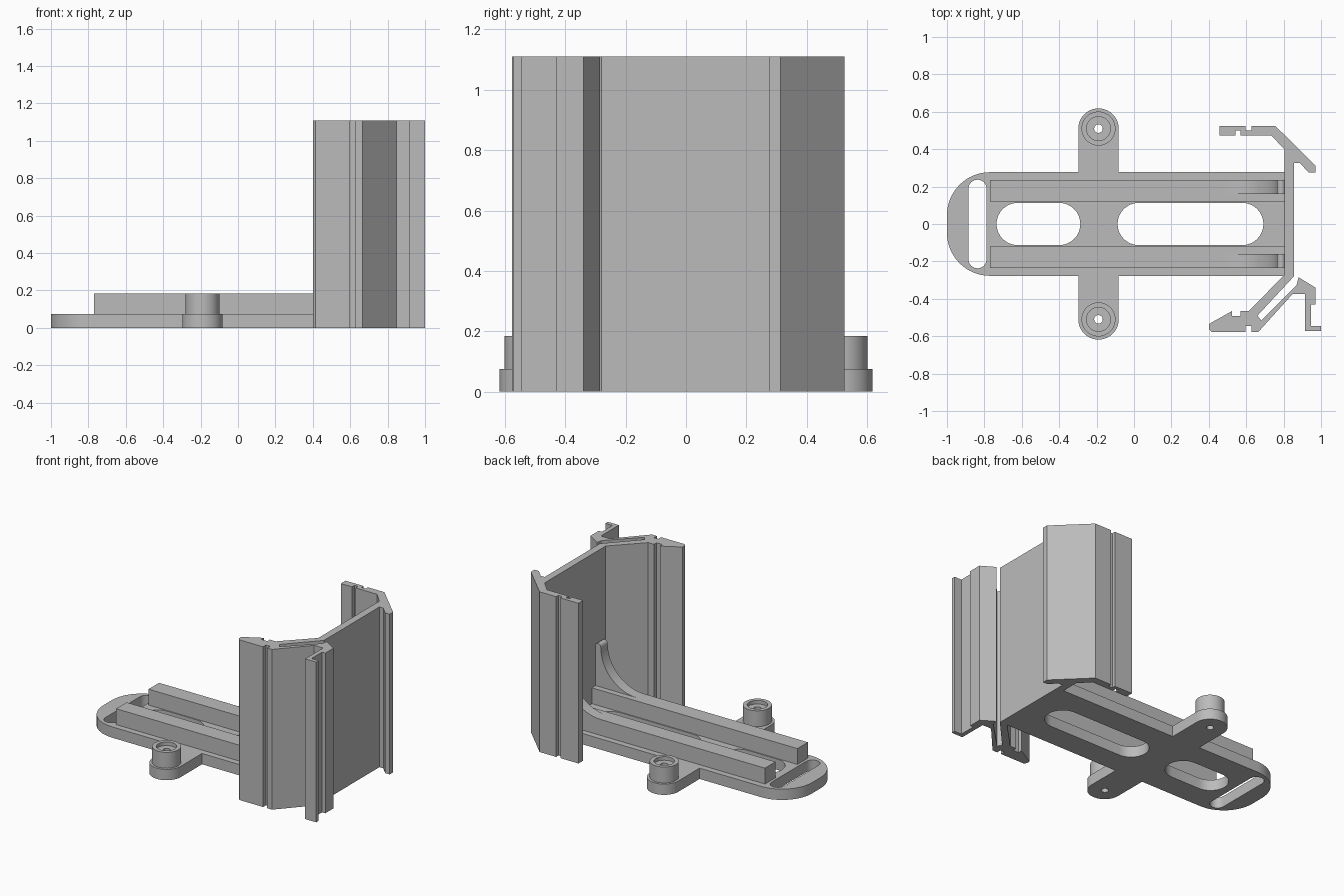
import bpy, bmesh, math
from math import cos, sin, pi
from mathutils import Matrix

if "Cube" in bpy.data.objects:
    bpy.data.objects.remove(bpy.data.objects["Cube"], do_unlink=True)

grey = bpy.data.materials.new("plain grey")
grey.use_nodes = True
grey.diffuse_color = (0.5, 0.5, 0.5, 1)
grey.node_tree.nodes["Principled BSDF"].inputs["Base Color"].default_value = (0.5, 0.5, 0.5, 1)


def finish(name, bm):
    bmesh.ops.recalc_face_normals(bm, faces=bm.faces)
    mesh = bpy.data.meshes.new(name)
    bm.to_mesh(mesh)
    bm.free()
    mesh.materials.append(grey)
    obj = bpy.data.objects.new(name, mesh)
    bpy.context.collection.objects.link(obj)
    bpy.ops.object.select_all(action="DESELECT")
    obj.select_set(True)
    bpy.context.view_layer.objects.active = obj
    bpy.ops.object.shade_smooth_by_angle(angle=math.radians(30))
    return obj


def prism(name, loops, low, high, matrix=None):
    """Extrude an outline, with optional hole loops, from low to high."""
    bm = bmesh.new()
    for loop in loops:
        verts = [bm.verts.new((x, y, low)) for x, y in loop]
        for a, b in zip(verts, verts[1:] + verts[:1]):
            bm.edges.new((a, b))
    bmesh.ops.triangle_fill(bm, edges=bm.edges[:], use_beauty=True, normal=(0, 0, 1))
    bmesh.ops.dissolve_limit(bm, angle_limit=0.01, verts=[], edges=bm.edges[:])
    top = bmesh.ops.extrude_face_region(bm, geom=bm.faces[:], use_keep_orig=True)["geom"]
    moved = [v for v in top if isinstance(v, bmesh.types.BMVert)]
    bmesh.ops.translate(bm, verts=moved, vec=(0, 0, high - low))
    if matrix:
        bm.transform(matrix)
    return finish(name, bm)


def arc(cx, cy, r, start, end, steps=16):
    angles = [math.radians(start + (end - start) * i / steps) for i in range(steps + 1)]
    return [(cx + r * cos(a), cy + r * sin(a)) for a in angles]


def slot(x0, x1, half):
    """Stadium-shaped loop, rounded on its short ends."""
    r = min(half, (x1 - x0) / 2)
    if half > r:
        mid = (x0 + x1) / 2
        return arc(mid, half - r, r, 0, 180) + arc(mid, r - half, r, 180, 360)
    return arc(x1 - r, 0, r, -90, 90) + arc(x0 + r, 0, r, 90, 270)


# Base plate with rounded end, side arms, slots and screw holes
BASE, TOP, HALF = 0.075, 0.185, 0.277
ARM_X, ARM_Y, ARM_R, HOLE = -0.19, 0.51, 0.108, 0.023
upper = [(0.81, HALF), (ARM_X + ARM_R, HALF)]
upper += arc(ARM_X, ARM_Y, ARM_R, 0, 180, 32)
upper += [(ARM_X - ARM_R, HALF)] + arc(-0.77, 0.047, 0.23, 90, 180)
outline = upper + [(x, -y) for x, y in reversed(upper)]
holes = [slot(-0.885, -0.788, 0.237), slot(-0.735, -0.287, 0.113), slot(-0.088, 0.692, 0.113)]
holes += [arc(ARM_X, s * ARM_Y, HOLE, 0, 345, 23) for s in (1, -1)]
prism("base_plate", [outline] + holes, 0, BASE)

# Rails, their curved braces and the screw bosses, one of each per side
upright = Matrix.Rotation(pi / 2, 4, "X")
brace = arc(0.49, 0.46, 0.275, -90, 0, 20) + arc(0.787, 0.46, 0.022, 170, 40, 6) + [(0.81, 0.46), (0.81, TOP)]
boss = [(HOLE, BASE), (0.091, BASE), (0.091, TOP), (0.064, TOP), (0.064, 0.16), (HOLE, 0.16)]
for side, s in (("left", 1), ("right", -1)):
    y0, y1 = sorted((s * 0.12, s * 0.235))
    prism(side + "_rail", [[(-0.77, y0), (0.81, y0), (0.81, y1), (-0.77, y1)]], BASE, TOP)
    y0, y1 = sorted((s * 0.16, s * 0.235))
    prism(side + "_brace", [brace], -y1, -y0, upright)
    bm = bmesh.new()
    ring = [bm.verts.new((r, 0, z)) for r, z in boss]
    edges = [bm.edges.new((a, b)) for a, b in zip(ring, ring[1:] + ring[:1])]
    bmesh.ops.spin(bm, geom=ring + edges, cent=(0, 0, 0), axis=(0, 0, 1), angle=2 * pi, steps=48)
    bmesh.ops.remove_doubles(bm, verts=bm.verts[:], dist=0.0005)
    bmesh.ops.translate(bm, verts=bm.verts[:], vec=(ARM_X, s * ARM_Y, 0))
    finish(side + "_boss", bm)

# Tall extruded wall: back lip, straight web, slanted double leg and front hook
back_lip = [
    (0.805, 0.398), (0.735, 0.473), (0.57, 0.473), (0.57, 0.5), (0.543, 0.5), (0.543, 0.473),
    (0.457, 0.473), (0.457, 0.525), (0.596, 0.525), (0.596, 0.5), (0.628, 0.5), (0.628, 0.525),
    (0.755, 0.525), (0.97, 0.313), (0.97, 0.275), (0.935, 0.275), (0.885, 0.327), (0.855, 0.327)]
front_hook = [
    (0.855, -0.28), (0.66, -0.49), (0.68, -0.515), (0.87, -0.325), (0.88, -0.285), (0.97, -0.34),
    (0.97, -0.43), (0.945, -0.43), (0.945, -0.545), (1.0, -0.545), (1.0, -0.572), (0.915, -0.572),
    (0.915, -0.375), (0.847, -0.375), (0.665, -0.577)]
front_foot = [
    (0.628, -0.577), (0.628, -0.545), (0.596, -0.545), (0.596, -0.577), (0.415, -0.577),
    (0.4, -0.562), (0.4, -0.535), (0.525, -0.465), (0.525, -0.493), (0.57, -0.493),
    (0.57, -0.465), (0.615, -0.465), (0.805, -0.27)]
prism("wall_profile", [back_lip + front_hook + front_foot], 0, 1.11)
